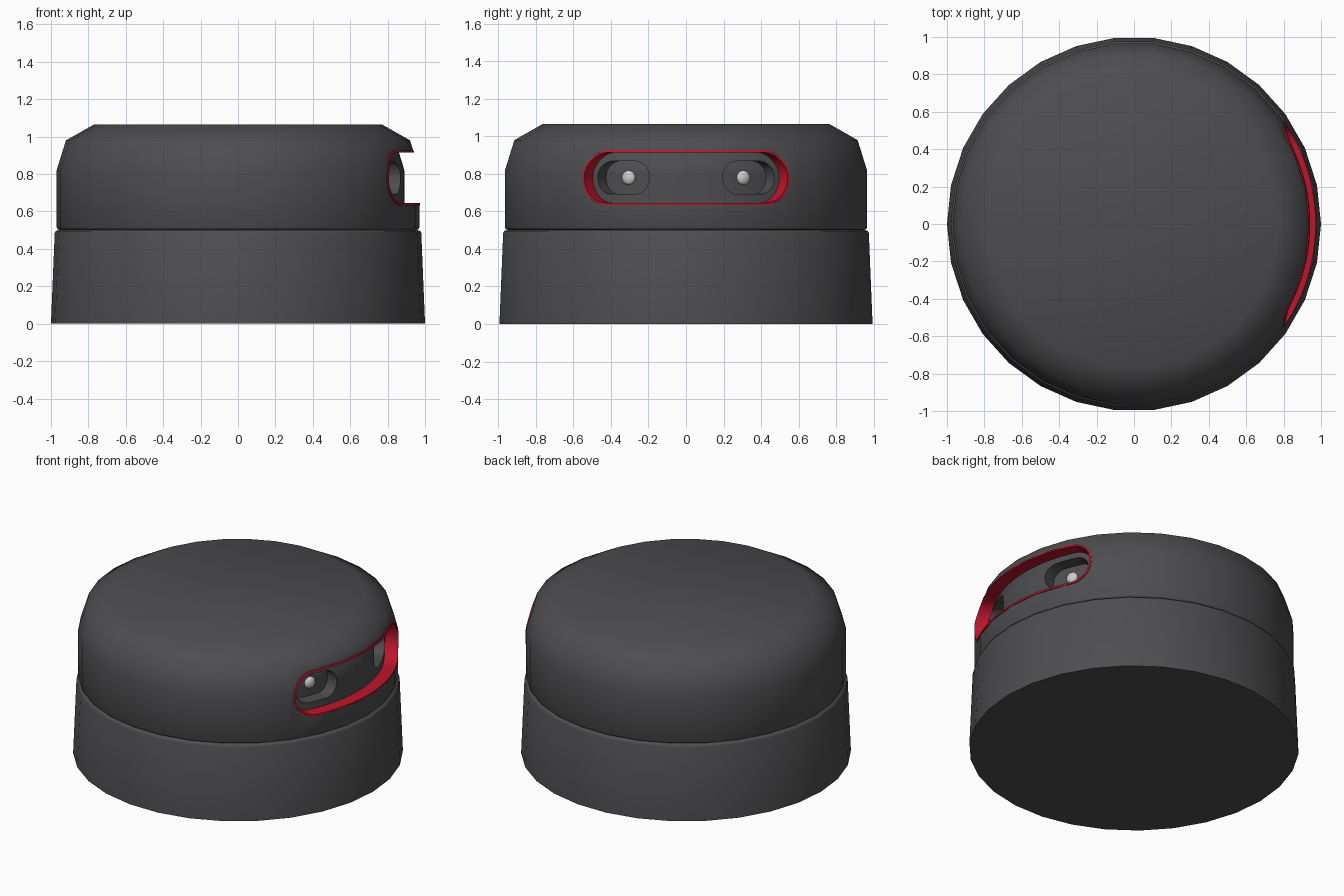
import bpy, bmesh
from math import sin, cos, pi, radians

if "Cube" in bpy.data.objects:
    bpy.data.objects.remove(bpy.data.objects["Cube"])

SIDES = 30
REF = 0.97           # radius at which arc lengths are measured
ZC = 0.78            # height of the sensor window


def material(name, rgb):
    m = bpy.data.materials.new(name)
    m.diffuse_color = (*rgb, 1)
    m.use_nodes = True
    m.node_tree.nodes["Principled BSDF"].inputs["Base Color"].default_value = m.diffuse_color
    return m


DARK = material("dark_plastic", (0.075, 0.075, 0.08))
RED = material("red_trim", (0.5, 0.008, 0.025))
WHITE = material("lens_white", (0.8, 0.8, 0.8))


def make(name, bm, mat):
    bmesh.ops.remove_doubles(bm, verts=bm.verts[:], dist=1e-5)
    bmesh.ops.recalc_face_normals(bm, faces=bm.faces[:])
    me = bpy.data.meshes.new(name)
    bm.to_mesh(me)
    bm.free()
    me.materials.append(mat)
    ob = bpy.data.objects.new(name, me)
    bpy.context.collection.objects.link(ob)
    return ob


def smooth(ob, deg=50):
    bpy.ops.object.select_all(action='DESELECT')
    ob.select_set(True)
    bpy.context.view_layer.objects.active = ob
    bpy.ops.object.shade_smooth_by_angle(angle=radians(deg))


def lathe(name, profile, mat):
    bm = bmesh.new()
    rings = [[bm.verts.new((r * cos(2 * pi * i / SIDES), r * sin(2 * pi * i / SIDES), z))
              for i in range(SIDES)] for r, z in profile]
    for a, b in zip(rings, rings[1:]):
        for i in range(SIDES):
            j = (i + 1) % SIDES
            bm.faces.new((a[i], a[j], b[j], b[i]))
    bm.faces.new(rings[0])
    bm.faces.new(rings[-1])
    return make(name, bm, mat)


def shell_radius(z):
    if z < 0.82:
        return 0.97
    if z < 0.98:
        return 0.97 - 0.05 * (z - 0.82) / 0.16
    return 0.92 - 0.15 * (z - 0.98) / 0.085


def columns(half, h, straight=16, arc=7):
    """Slot outline as (arc length, half height) columns, left to right."""
    c = half - h
    left = [(-c - h * cos(k * pi / 2 / arc), h * sin(k * pi / 2 / arc)) for k in range(arc)]
    mid = [(-c + 2 * c * k / straight, h) for k in range(straight + 1)]
    return left + mid + [(-s, z) for s, z in reversed(left)]


def wrap(s, z, r, mid=0.0):
    a = mid + s / REF
    return (r * cos(a), r * sin(a), ZC + z)


def slot_cutter(name, half, h, depth, outer, mid=0.0, rows=8):
    """Slot-shaped solid wrapped around the axis, its floor parallel to the shell."""
    bm = bmesh.new()
    grid = [[bm.verts.new((0, s, hh * (2 * j / rows - 1))) for j in range(rows + 1)]
            for s, hh in columns(half, h)]
    for a, b in zip(grid, grid[1:]):
        for j in range(rows):
            bm.faces.new((a[j], b[j], b[j + 1], a[j + 1]))
    bmesh.ops.remove_doubles(bm, verts=bm.verts[:], dist=1e-5)
    ext = bmesh.ops.extrude_face_region(bm, geom=bm.faces[:])
    for v in ext["geom"]:
        if isinstance(v, bmesh.types.BMVert):
            v.co.x = 1
    for v in bm.verts:
        x, s, z = v.co
        base = shell_radius(ZC + z)
        v.co = wrap(s, z, base + (outer if x > 0.5 else -depth), mid)
    return make(name, bm, DARK)


def cut(target, cutter):
    mod = target.modifiers.new("cut", 'BOOLEAN')
    mod.object, mod.operation, mod.solver = cutter, 'DIFFERENCE', 'EXACT'
    bpy.context.view_layer.objects.active = target
    bpy.ops.object.modifier_apply(modifier=mod.name)
    bpy.data.objects.remove(cutter)


def slot_ring(name, half, h, thick, depth, outer, mat):
    def outline(d):
        top = columns(half - d, h - d)
        return top + [(s, -z) for s, z in reversed(top[1:-1])]
    bm = bmesh.new()
    loops = []
    for d, off in ((0, -depth), (0, outer), (thick, outer), (thick, -depth)):
        loops.append([bm.verts.new(wrap(s, z, shell_radius(ZC + z) + off))
                      for s, z in outline(d)])
    n = len(loops[0])
    for k in range(4):
        a, b = loops[k], loops[(k + 1) % 4]
        for i in range(n):
            j = (i + 1) % n
            bm.faces.new((a[i], a[j], b[j], b[i]))
    return make(name, bm, mat)


# tapered base with a small rounded lip
smooth(lathe("base", [(1.0, 0), (0.98, 0.485), (0.975, 0.495), (0.955, 0.502)], DARK))

# upper housing with rounded top
housing = lathe("upper_housing", [(0.955, 0.502), (0.965, 0.505), (0.97, 0.515), (0.97, 0.82),
                                  (0.92, 0.98), (0.77, 1.065)], DARK)

# window recess and two sensor pockets
SENSOR = radians(22.3)
cut(housing, slot_cutter("window_cutter", 0.582, 0.143, 0.08, 0.15))
for side in (-1, 1):
    cut(housing, slot_cutter("pocket_cutter", 0.163, 0.088, 0.165, -0.03, side * SENSOR))
smooth(housing)

# red trim lining the window
smooth(slot_ring("window_trim", 0.586, 0.147, 0.012, 0.083, 0.002, RED))

# round lenses at the bottom of the pockets
for side, name in ((-1, "front_lens"), (1, "back_lens")):
    bm = bmesh.new()
    bmesh.ops.create_uvsphere(bm, u_segments=20, v_segments=12, radius=0.038)
    for v in bm.verts:
        x, y, z = v.co
        v.co = wrap(y * REF / 0.81, z, 0.805 + x * 0.6, side * SENSOR)
    smooth(make(name, bm, WHITE))
